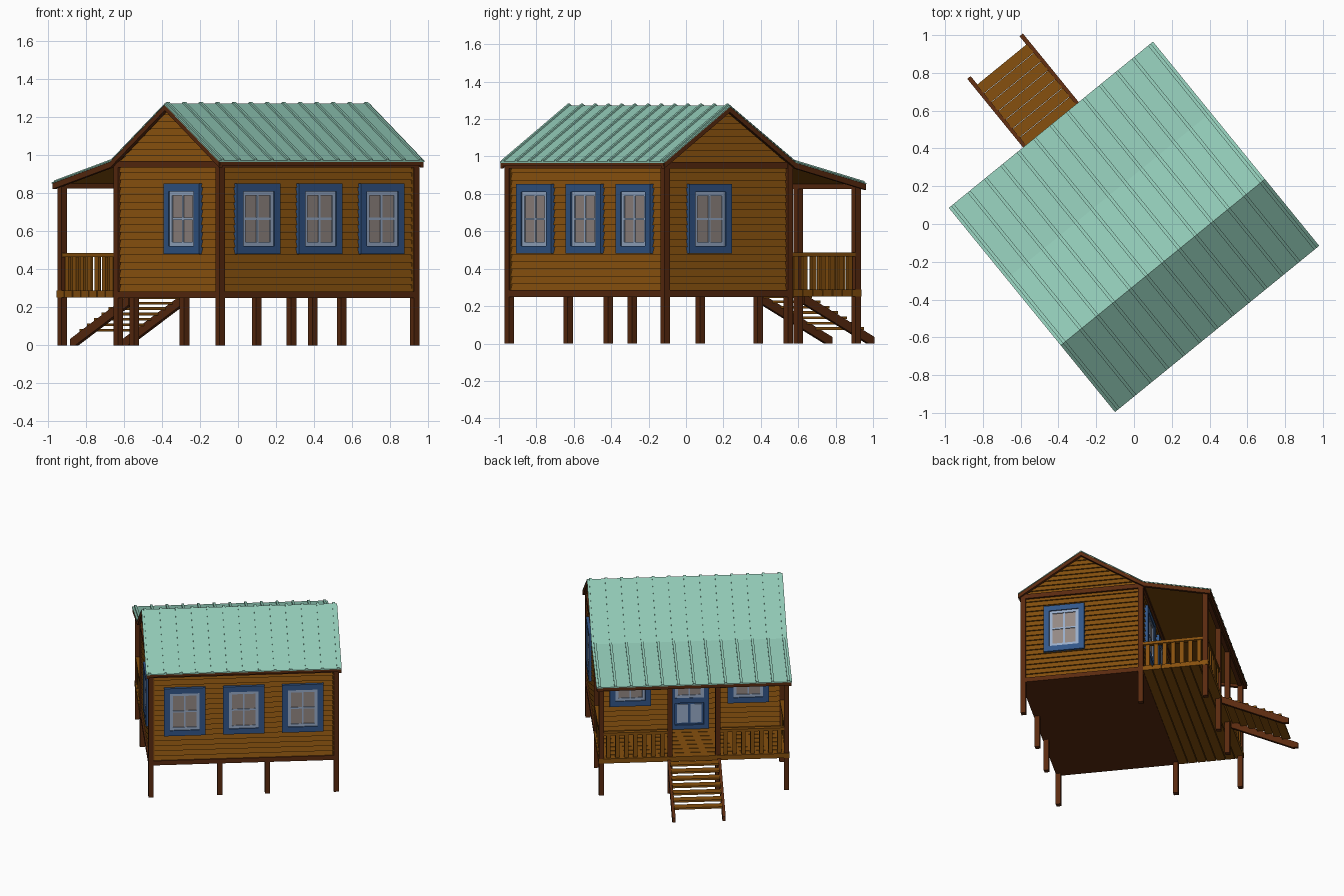
import bpy, bmesh, math
from mathutils import Matrix, Vector

if "Cube" in bpy.data.objects:
    bpy.data.objects.remove(bpy.data.objects["Cube"])

# the cabin is built square to its own axes, then turned on the grid
TURN = Matrix.Translation((0, -0.015, 0)) @ Matrix.Rotation(math.radians(39.15), 4, 'Z')
I4 = Matrix.Identity(4)


def material(name, r, g, b):
    lin = lambda c: (c / 255 / 12.92) if c < 11 else ((c / 255 + 0.055) / 1.055) ** 2.4
    m = bpy.data.materials.new(name)
    m.diffuse_color = (lin(r), lin(g), lin(b), 1)
    m.use_nodes = True
    m.node_tree.nodes["Principled BSDF"].inputs["Base Color"].default_value = m.diffuse_color
    return m


ROOF = material("roof green", 144, 200, 181)
WOOD = material("board brown", 134, 80, 14)
TRIM = material("dark timber", 90, 42, 15)
BLUE = material("frame blue", 50, 86, 136)
PALE = material("sash pale blue", 152, 172, 200)
GLASS = material("window glass", 148, 136, 132)


def prism(prof, ends, M=I4):
    """Extrude a (y, z) profile along x; ends(z) gives both end positions."""
    n = len(prof)
    if not callable(ends):
        pair = ends
        ends = lambda z: pair
    vs = [M @ Vector((ends(z)[k], y, z)) for k in (0, 1) for y, z in prof]
    fs = [(i, (i + 1) % n, n + (i + 1) % n, n + i) for i in range(n)]
    fs += [tuple(range(n)), tuple(range(n, 2 * n))]
    return vs, fs


def box(x0, x1, y0, y1, z0, z1, M=I4):
    return prism([(y0, z0), (y1, z0), (y1, z1), (y0, z1)], (x0, x1), M)


def build(name, mat, pieces):
    bm = bmesh.new()
    for vs, fs in pieces:
        bv = [bm.verts.new(TURN @ v) for v in vs]
        for f in fs:
            bm.faces.new([bv[i] for i in f])
    bmesh.ops.recalc_face_normals(bm, faces=bm.faces)
    me = bpy.data.meshes.new(name)
    bm.to_mesh(me)
    bm.free()
    me.materials.append(mat)
    ob = bpy.data.objects.new(name, me)
    bpy.context.collection.objects.link(ob)
    return ob


# wall frames: x along the wall, y outward
def wall(x, y, deg):
    return Matrix.Translation((x, y, 0)) @ Matrix.Rotation(math.radians(deg), 4, 'Z')


MID = -0.242
FRONT, BACK = wall(0, -0.66, 180), wall(0, 0.19, 0)
LEFT, RIGHT = wall(-0.655, MID, 90), wall(0.655, MID, -90)


# lapped siding
def siding(M, ends, z0, z1, n):
    h = (z1 - z0) / n
    return [prism([(-0.02, z0 + i * h), (0.013, z0 + i * h), (0.002, z0 + i * h + h), (-0.02, z0 + i * h + h)],
                  ends, M) for i in range(n)]


for name, M, w in (("front", FRONT, 0.655), ("back", BACK, 0.655), ("left", LEFT, 0.43), ("right", RIGHT, 0.43)):
    build(name + "_wall_siding", WOOD, siding(M, (-w, w), 0.28, 0.95, 17))
for name, M in (("left", LEFT), ("right", RIGHT)):
    build(name + "_gable_siding", WOOD,
          siding(M, lambda z: (-(1.25 - z) / 0.682, (1.25 - z) / 0.682), 0.96, 1.249, 8))

# posts: house corners, under-floor stilts and porch posts
P = 0.018
posts = [(s * 0.66, -0.662, 0.965) for s in (-1, 1)] + [(s * 0.66, 0.187, 0.965) for s in (-1, 1)]
posts += [(s * 0.17, -0.655, 0.26) for s in (-1, 1)]
posts += [(u, 0.655, 0.85) for u in (-0.66, -0.17, 0.17, 0.66)]
build("posts", TRIM, [box(u - P, u + P, v - P, v + P, 0, h) for u, v, h in posts])

# floor slab, wall plates and porch beam
build("house_floor", TRIM, [box(-0.678, 0.678, -0.68, 0.205, 0.25, 0.285)])
plates = []
for M, w in ((FRONT, 0.675), (BACK, 0.675), (LEFT, 0.44), (RIGHT, 0.44)):
    plates.append(box(-w, w, -0.01, 0.022, 0.935, 0.97, M))
plates.append(box(-0.675, 0.675, 0.64, 0.67, 0.825, 0.852))
build("top_plates", TRIM, plates)

# porch deck boards
n = 7
step = (0.682 - 0.206) / n
build("porch_deck", WOOD, [box(-0.68, 0.68, 0.206 + i * step, 0.206 + (i + 1) * step - 0.005, 0.252, 0.288)
                           for i in range(n)] + [box(-0.675, 0.675, 0.206, 0.675, 0.258, 0.28)])

# porch railing
rails, bars = [], []
for s in (-1, 1):
    rails.append(box(s * 0.66 - 0.015, s * 0.66 + 0.015, 0.205, 0.64, 0.465, 0.487))
    a, b = sorted((s * 0.187, s * 0.645))
    rails.append(box(a, b, 0.64, 0.67, 0.465, 0.487))
    for i in range(7):
        v = 0.235 + i * 0.062
        bars.append(box(s * 0.66 - 0.008, s * 0.66 + 0.008, v - 0.015, v + 0.015, 0.285, 0.466))
        u = s * (0.225 + i * 0.064)
        bars.append(box(u - 0.015, u + 0.015, 0.647, 0.663, 0.285, 0.466))
build("porch_handrails", WOOD, rails)
build("porch_balusters", WOOD, bars)

# stairs
build("stair_stringers", TRIM, [prism([(0.68, 0.265), (1.165, 0.035), (1.165, 0), (1.125, 0), (0.68, 0.212)],
                                      (s * 0.167, s * 0.19)) for s in (-1, 1)])
treads = []
for i in range(7):
    v = 0.69 + i * 0.06
    z = 0.262 - (v + 0.028 - 0.68) * 0.474
    treads.append(box(-0.172, 0.172, v, v + 0.058, z, z + 0.014))
build("stair_treads", WOOD, treads)

# roof: one bent profile, layered as metal sheet, ribs, soffit and rake boards
LINE = [(-0.697, 0.972), (MID, 1.272), (0.2125, 0.972), (0.697, 0.858)]


def layer(lo, hi, u0, u1, trim=0.0):
    pts = [(LINE[0][0] + trim, LINE[0][1])] + LINE[1:3] + [(LINE[3][0] - trim, LINE[3][1])]
    out = []
    for (a, za), (b, zb) in zip(pts, pts[1:]):
        out.append(prism([(a, za + lo), (b, zb + lo), (b, zb + hi), (a, za + hi)], (u0, u1)))
    return out


build("roof_sheet", ROOF, layer(-0.006, 0, -0.697, 0.697))
ribs = []
for i in range(13):
    u = -0.672 + i * 0.112
    ribs += layer(-0.003, 0.01, u - 0.009, u + 0.009)
build("roof_ribs", ROOF, ribs)
build("roof_soffit", WOOD, layer(-0.016, -0.006, -0.68, 0.68, 0.005))
build("rake_boards", TRIM, layer(-0.036, -0.006, -0.694, -0.672, 0.002) + layer(-0.036, -0.006, 0.672, 0.694, 0.002))
build("eave_fascia", TRIM, [box(-0.69, 0.69, 0.68, 0.696, 0.828, 0.853), box(-0.69, 0.69, -0.696, -0.68, 0.948, 0.967)])


# windows and door
def ring(M, c, w, z0, z1, t, d0, d1):
    a, b = c - w / 2, c + w / 2
    return [box(a, a + t, d0, d1, z0, z1, M), box(b - t, b, d0, d1, z0, z1, M),
            box(a + t, b - t, d0, d1, z0, z0 + t, M), box(a + t, b - t, d0, d1, z1 - t, z1, M)]


def panes(M, c, w, z0, z1):
    zm = (z0 + z1) / 2
    sash = ring(M, c, w, z0, z1, 0.022, 0.0, 0.022)
    sash += [box(c - 0.006, c + 0.006, 0, 0.02, z0, z1, M), box(c - w / 2, c + w / 2, 0, 0.021, zm - 0.006, zm + 0.006, M)]
    return sash, [box(c - w / 2, c + w / 2, 0.008, 0.015, z0, z1, M)]


frames, sashes, glass = [], [], []
spots = [(FRONT, c) for c in (-0.42, 0, 0.42)] + [(BACK, c) for c in (-0.42, 0.42)] + [(LEFT, -0.125), (RIGHT, 0.125)]
for M, c in spots:
    frames += ring(M, c, 0.295, 0.48, 0.852, 0.042, 0, 0.03)
    s, g = panes(M, c, 0.213, 0.521, 0.811)
    sashes += s
    glass += g
build("window_frames", BLUE, frames)
build("window_sashes", PALE, sashes)
build("window_glass", GLASS, glass)

build("door_leaf", BLUE, [box(-0.13, 0.13, 0, 0.014, 0.288, 0.84, BACK)] + ring(BACK, 0, 0.275, 0.286, 0.852, 0.035, 0, 0.03)
      + [box(-0.105, 0.105, 0, 0.024, 0.49, 0.53, BACK)])
s, g = panes(BACK, 0, 0.205, 0.53, 0.817)
build("door_sash", PALE, s)
build("door_glass", GLASS, g)
build("door_panels", PALE, [box(k * 0.048 - 0.04, k * 0.048 + 0.04, 0.012, 0.02, 0.335, 0.478, BACK) for k in (-1, 1)])
